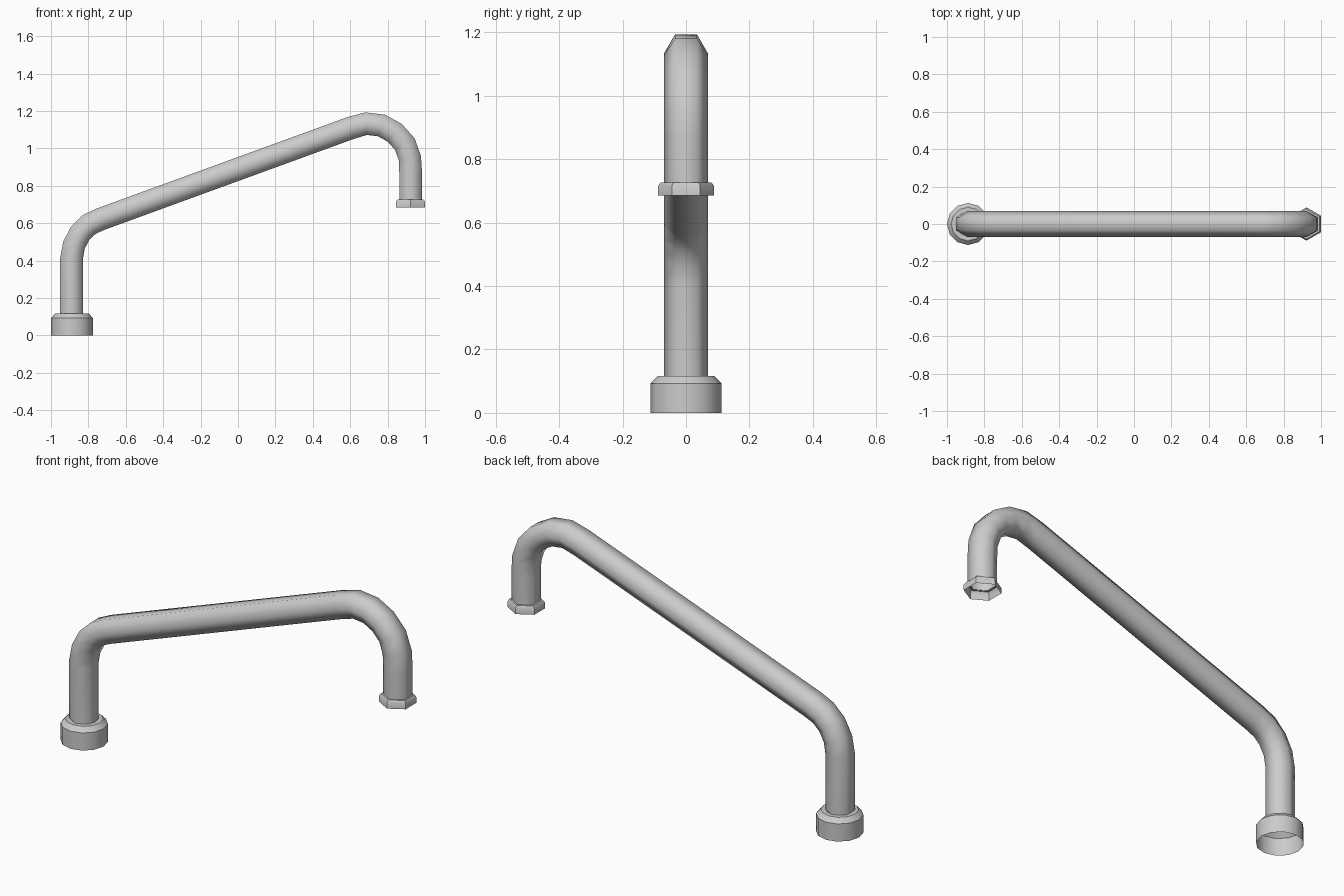
import bpy, bmesh, math
from mathutils import Vector

if "Cube" in bpy.data.objects:
    bpy.data.objects.remove(bpy.data.objects["Cube"])


def skin(name, rings, angle):
    """Join equal-length rings of points into an open tube."""
    bm = bmesh.new()
    loops = [[bm.verts.new(p) for p in ring] for ring in rings]
    n = len(loops[0])
    for a, b in zip(loops, loops[1:]):
        for i in range(n):
            j = (i + 1) % n
            bm.faces.new((a[i], a[j], b[j], b[i]))
    mesh = bpy.data.meshes.new(name)
    bm.to_mesh(mesh)
    bm.free()
    obj = bpy.data.objects.new(name, mesh)
    bpy.context.collection.objects.link(obj)
    bpy.ops.object.select_all(action='DESELECT')
    obj.select_set(True)
    bpy.context.view_layer.objects.active = obj
    bpy.ops.object.shade_smooth_by_angle(angle=math.radians(angle))
    return obj


def circle(centre, side, radius, n):
    """Polygon with its first corner along +y; 'side' is the other axis."""
    y = Vector((0, 1, 0))
    return [centre + radius * (y * math.cos(t) + side * math.sin(t))
            for t in (-2 * math.pi * i / n for i in range(n))]


def collar(name, x, profile, n):
    rings = [circle(Vector((x, 0, z)), Vector((1, 0, 0)), r, n) for r, z in profile]
    return skin(name, rings, 35)


# Hexagonal bent pipe following a path in the xz plane
path = [(-0.89, 0.115), (-0.89, 0.41), (-0.877, 0.483), (-0.843, 0.547),
        (-0.794, 0.594), (-0.733, 0.622), (0.603, 1.109), (0.685, 1.132),
        (0.767, 1.122), (0.838, 1.083), (0.892, 1.023), (0.919, 0.946),
        (0.923, 0.87), (0.923, 0.725)]
pts = [Vector((x, 0, z)) for x, z in path]
rings = []
for i, p in enumerate(pts):
    d_in = (p - pts[max(i - 1, 0)]).normalized()
    d_out = (pts[min(i + 1, len(pts) - 1)] - p).normalized()
    t = (d_in + d_out).normalized()
    rings.append(circle(p, Vector((t.z, 0, -t.x)), 0.07, 6))
skin("bent_pipe", rings, 65)

# Hollow base socket, open underneath
collar("base_socket", -0.8875,
       [(0.1125, 0), (0.1125, 0.092), (0.09, 0.116), (0.065, 0.116)], 12)

# Hexagonal spout collar, open underneath
collar("spout_collar", 0.922,
       [(0.089, 0.685), (0.089, 0.715), (0.08, 0.727), (0.066, 0.727)], 6)
